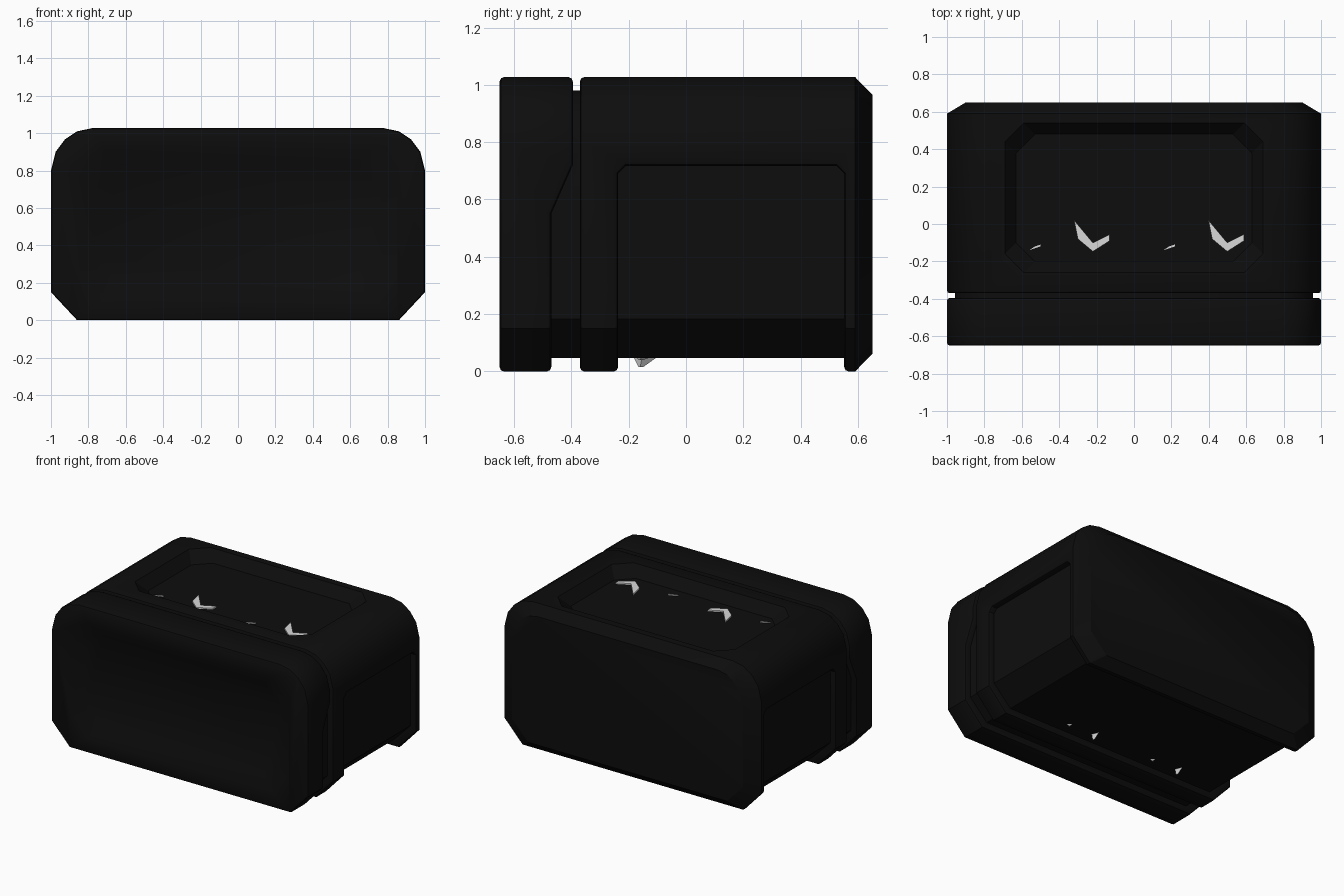
import bpy, bmesh, math

if "Cube" in bpy.data.objects:
    bpy.data.objects.remove(bpy.data.objects["Cube"], do_unlink=True)


def material(name, value):
    mat = bpy.data.materials.new(name)
    mat.use_nodes = True
    color = (value, value, value, 1)
    mat.diffuse_color = color
    mat.node_tree.nodes["Principled BSDF"].inputs["Base Color"].default_value = color
    return mat


black = material("matte black", 0.004)
white = material("pale grey", 0.7)


def loft(name, rings, mat):
    """Closed solid through rings that share one point count."""
    bm = bmesh.new()
    loops = [[bm.verts.new(p) for p in ring] for ring in rings]
    n = len(loops[0])
    for a, b in zip(loops, loops[1:]):
        for i in range(n):
            j = (i + 1) % n
            bm.faces.new((a[i], a[j], b[j], b[i]))
    bm.faces.new(loops[0])
    bm.faces.new(loops[-1])
    bmesh.ops.recalc_face_normals(bm, faces=bm.faces)
    mesh = bpy.data.meshes.new(name)
    bm.to_mesh(mesh)
    bm.free()
    mesh.materials.append(mat)
    obj = bpy.data.objects.new(name, mesh)
    bpy.context.collection.objects.link(obj)
    return obj


def apply(obj, mod):
    bpy.context.view_layer.objects.active = obj
    bpy.ops.object.modifier_apply(modifier=mod.name)


def combine(obj, other, operation):
    mod = obj.modifiers.new("combine", 'BOOLEAN')
    mod.operation = operation
    mod.solver = 'EXACT'
    mod.object = other
    apply(obj, mod)
    bpy.data.objects.remove(other, do_unlink=True)


MID = 0.513


def section(y, sx=1, sz=1):
    """Rounded top, chamfered bottom outline at depth y."""
    half = [(0.86, 0), (1, 0.15), (1, 0.8), (0.975, 0.9),
            (0.925, 0.967), (0.86, 1.01), (0.78, 1.027)]
    outline = half + [(-x, z) for x, z in reversed(half)]
    return [(x * sx, y, MID + (z - MID) * sz) for x, z in outline]


def side_slab(name, outline):
    return loft(name, [[(x, y, z) for y, z in outline] for x in (-1.2, 1.2)], black)


def chamfered(cx, cy, hx, hy, c):
    quarter = [(hx, hy - c), (hx - c, hy)]
    pts = quarter + [(-x, y) for x, y in reversed(quarter)]
    pts += [(-x, -y) for x, y in pts]
    return [(cx + x, cy + y) for x, y in pts]


# Outer shell with a tapered back
body = loft("case_body", [section(-0.65), section(0.59), section(0.65, 0.9, 0.88)], black)

# Seam behind the front cover, widening toward the bottom
combine(body, side_slab("seam", [(-0.37, 1.2), (-0.395, 1.2), (-0.395, 0.72),
                                 (-0.47, 0.55), (-0.47, -0.1), (-0.37, -0.1)]), 'DIFFERENCE')
# Wide recess across the sides and underside
combine(body, side_slab("side_recess", [(-0.237, -0.1), (-0.237, 0.69), (-0.21, 0.717),
                                        (0.525, 0.717), (0.552, 0.69), (0.552, -0.1)]), 'DIFFERENCE')

bevel = body.modifiers.new("soft_rims", 'BEVEL')
bevel.width = 0.015
bevel.segments = 2
bevel.limit_method = 'ANGLE'
bevel.angle_limit = math.radians(62)
bevel.use_clamp_overlap = False
apply(body, bevel)

# Inner core forms the floors of the seam and side recess
core = loft("core", [section(-0.55, 0.958, 0.91), section(0.575, 0.958, 0.91)], black)
combine(body, core, 'UNION')


# Sunken panel on the top
def top_ring(z, grow):
    return [(x, y, z) for x, y in chamfered(0, 0.14, 0.63 + grow, 0.34 + grow, 0.1)]


combine(body, loft("top_panel", [top_ring(0.955, 0), top_ring(1.027, 0.06),
                                 top_ring(1.1, 0.06)], black), 'DIFFERENCE')


# Sunken panel on the front
def front_ring(y, grow):
    return [(x, y, z) for x, z in chamfered(0, MID, 0.77 + grow, 0.32 + grow, 0.14)]


combine(body, loft("front_panel", [front_ring(-0.6, 0), front_ring(-0.65, 0.08),
                                   front_ring(-0.8, 0.08)], black), 'DIFFERENCE')

bpy.ops.object.select_all(action='DESELECT')
body.select_set(True)
bpy.context.view_layer.objects.active = body
bpy.ops.object.shade_smooth_by_angle(angle=math.radians(30))

# Pale shards poking through the top panel and the underside
hook = [(-0.32, 0.02), (-0.3, -0.08), (-0.22, -0.147), (-0.13, -0.09),
        (-0.13, -0.055), (-0.22, -0.1)]
sliver = [(-0.56, -0.14), (-0.5, -0.12), (-0.5, -0.11), (-0.53, -0.12)]
for side, shift in (("right", 0), ("left", 0.718)):
    for name, outline, top in (("hook", hook, 0.965), ("sliver", sliver, 0.962)):
        loft(f"{side}_{name}", [[(x + shift, y, z) for x, y in outline]
                                for z in (top - 0.02, top)], white)
    for name, x0, tip, width in (("lower_spike", -0.49, 0.015, 0.03),
                                 ("lower_sliver", -0.29, 0.04, 0.05)):
        x = x0 + shift * 0.96
        loft(f"{side}_{name}", [
            [(x - width, -0.19, 0.065), (x + width, -0.15, 0.065), (x, -0.08, 0.065)],
            [(x, -0.165, tip), (x + 0.01, -0.16, tip), (x, -0.15, tip)]], white)
